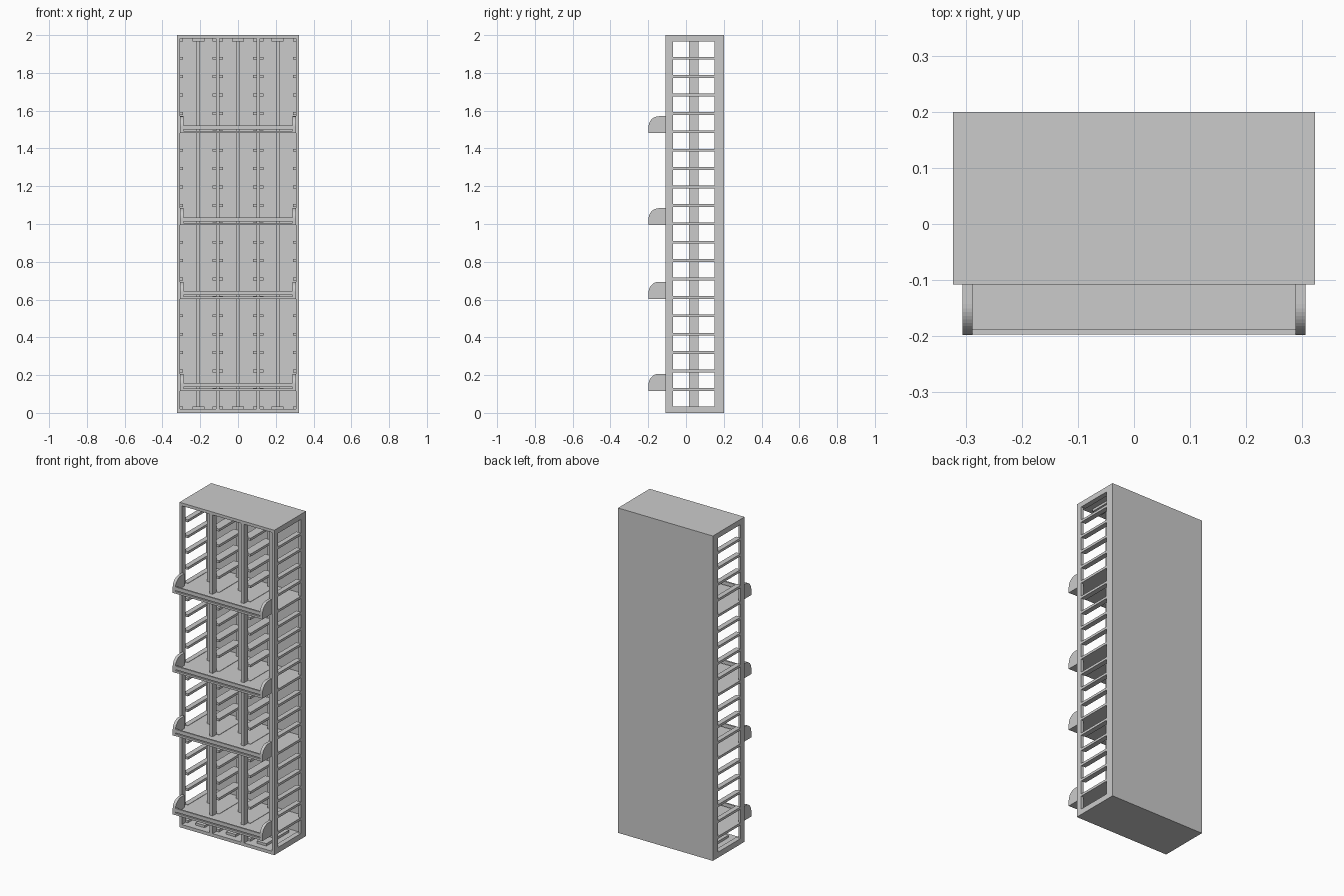
import bpy, bmesh, math

if "Cube" in bpy.data.objects:
    bpy.data.objects.remove(bpy.data.objects["Cube"])


def add_box(bm, x0, x1, y0, y1, z0, z1):
    v = [bm.verts.new((x, y, z)) for z in (z0, z1)
         for x, y in ((x0, y0), (x1, y0), (x1, y1), (x0, y1))]
    for f in ((3, 2, 1, 0), (4, 5, 6, 7), (0, 1, 5, 4),
              (1, 2, 6, 5), (2, 3, 7, 6), (3, 0, 4, 7)):
        bm.faces.new([v[i] for i in f])


def finish(name, bm):
    bmesh.ops.recalc_face_normals(bm, faces=bm.faces)
    me = bpy.data.meshes.new(name)
    bm.to_mesh(me)
    bm.free()
    ob = bpy.data.objects.new(name, me)
    bpy.context.collection.objects.link(ob)
    return ob


def boxes(name, items):
    bm = bmesh.new()
    for b in items:
        add_box(bm, *b)
    return finish(name, bm)


W, FRONT, BACK = 0.323, -0.108, 0.2
OPEN_F, OPEN_B = -0.07, 0.15          # opening in the side frames
levels = [0.027 + 0.0974 * i for i in range(21)]
shelf_rows = (1, 6, 10, 15)
T = 0.0075                            # half rung thickness

# Carcass
boxes("top_panel", [(-W, W, FRONT, BACK, 1.982, 2.0)])
boxes("base_panel", [(-W, W, FRONT, BACK, 0.0, 0.02)])
boxes("back_panel", [(-W, W, 0.187, BACK, 0.02, 1.982)])

# Side frames and inner dividers: front and back posts joined by rungs
frames = (("left_side", -W, -0.307, -W, -0.292),
          ("left_divider", -0.117, -0.097, -0.134, -0.080),
          ("right_divider", 0.097, 0.117, 0.080, 0.134),
          ("right_side", 0.307, W, 0.292, W))
for name, px0, px1, rx0, rx1 in frames:
    boxes(name + "_posts", [(px0, px1, FRONT, OPEN_F, 0.02, 1.982),
                            (px0, px1, OPEN_B, 0.187, 0.02, 1.982)])
    boxes(name + "_rungs", [(rx0, rx1, OPEN_F, OPEN_B, z - T, z + T)
                            for z in levels])

# Slim post in the middle of each column, with foot and head rails
for name, x in (("left", -0.21), ("middle", 0.0), ("right", 0.21)):
    boxes(name + "_column_post", [(x - 0.01, x + 0.01, 0.015, 0.065, 0.02, 1.982)])
    boxes(name + "_column_rails", [(x - 0.032, x + 0.032, OPEN_F, OPEN_B, z - T, z + T)
                                   for z in (levels[0], levels[-1])])


def wing(name, x0, x1, z):
    # Rounded tray cheek: side profile extruded along x
    r, y0, y1, h = 0.055, -0.198, FRONT, 0.09
    prof = [(y1, z), (y0, z)]
    for i in range(13):
        a = math.pi - i * math.pi / 24
        prof.append((y0 + r + r * math.cos(a), z + h - r + r * math.sin(a)))
    prof.append((y1, z + h))
    bm = bmesh.new()
    face = bm.faces.new([bm.verts.new((x0, y, zz)) for y, zz in prof])
    ext = bmesh.ops.extrude_face_region(bm, geom=[face])
    new = [g for g in ext["geom"] if isinstance(g, bmesh.types.BMVert)]
    bmesh.ops.translate(bm, verts=new, vec=(x1 - x0, 0, 0))
    finish(name, bm)


# Shelves projecting forward as trays
for n, row in enumerate(shelf_rows, 1):
    z = levels[row] - T
    boxes(f"shelf_{n}", [(-0.306, 0.306, -0.197, 0.187, z, z + 0.013)])
    boxes(f"shelf_rail_{n}", [(-0.289, 0.289, -0.197, -0.187, z + 0.019, z + 0.041)])
    wing(f"shelf_left_cheek_{n}", -0.306, -0.288, z)
    wing(f"shelf_right_cheek_{n}", 0.288, 0.306, z)
